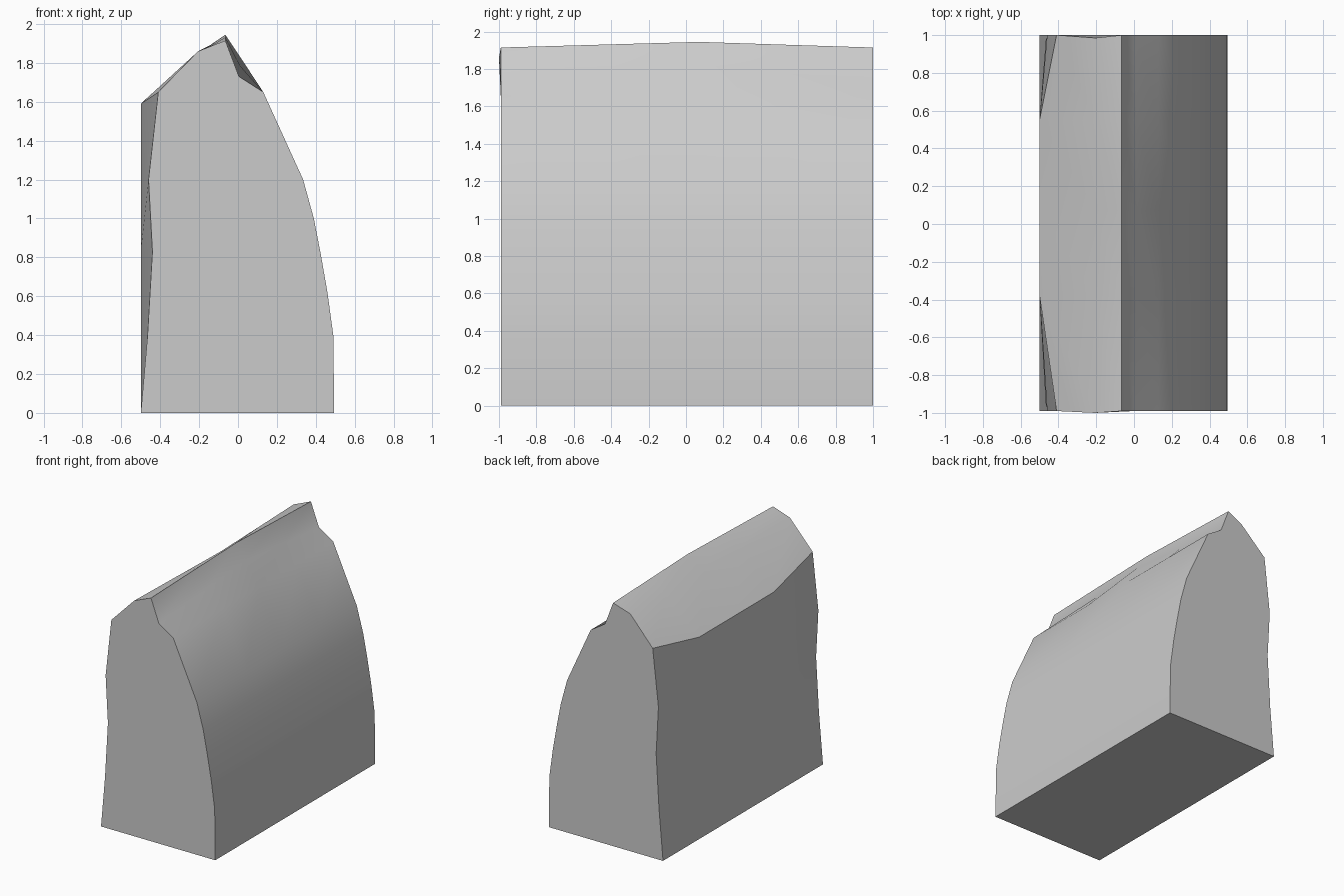
import bpy, bmesh, math

if "Cube" in bpy.data.objects:
    bpy.data.objects.remove(bpy.data.objects["Cube"])

# profile (x, z) shared by every section: bottom and curved right flank
FLANK = [(-0.5, 0), (0.495, 0), (0.49, 0.4), (0.46, 0.62), (0.425, 0.82),
         (0.39, 1.0), (0.335, 1.2), (0.13, 1.65)]
# crest: shoulder hollow, peak, left bevel; end shape and middle shape
CREST_END = [(0.005, 1.73), (-0.065, 1.915), (-0.205, 1.86)]
CREST_MID = [(0.015, 1.825), (-0.065, 1.945), (-0.20, 1.84)]
# left wall from top to bottom: wavy at the ends, straight in the middle
WALL_END = [(-0.41, 1.65), (-0.46, 1.2), (-0.44, 0.83), (-0.465, 0.4)]
WALL_MID = [(-0.5, 1.59), (-0.5, 1.2), (-0.5, 0.83), (-0.5, 0.4)]


def blend(a, b, t):
    return [(p[0] + (q[0] - p[0]) * t, p[1] + (q[1] - p[1]) * t) for p, q in zip(a, b)]


# sections along y: (y, crest blend, wall blend)
SECTIONS = [(-0.99, 0, 0), (-0.38, 0.58, 1), (0.07, 1, 1), (0.55, 0.48, 1), (1.0, 0, 0)]

bm = bmesh.new()
rings = []
for y, crest, wall in SECTIONS:
    pts = FLANK + blend(CREST_END, CREST_MID, crest) + blend(WALL_END, WALL_MID, wall)
    rings.append([bm.verts.new((x, y, z)) for x, z in pts])

# slight lean of both ends at the bevel corner
rings[0][10].co.y -= 0.01
rings[-1][10].co.y -= 0.015

n = len(rings[0])
for a, b in zip(rings, rings[1:]):
    for i in range(n):
        j = (i + 1) % n
        bm.faces.new((a[i], a[j], b[j], b[i]))
bm.faces.new(rings[0])
bm.faces.new(rings[-1])
bmesh.ops.recalc_face_normals(bm, faces=bm.faces)

mesh = bpy.data.meshes.new("ridged_block")
bm.to_mesh(mesh)
bm.free()
block = bpy.data.objects.new("ridged_block", mesh)
bpy.context.collection.objects.link(block)
bpy.context.view_layer.objects.active = block
block.select_set(True)
bpy.ops.object.shade_smooth_by_angle(angle=math.radians(30))
